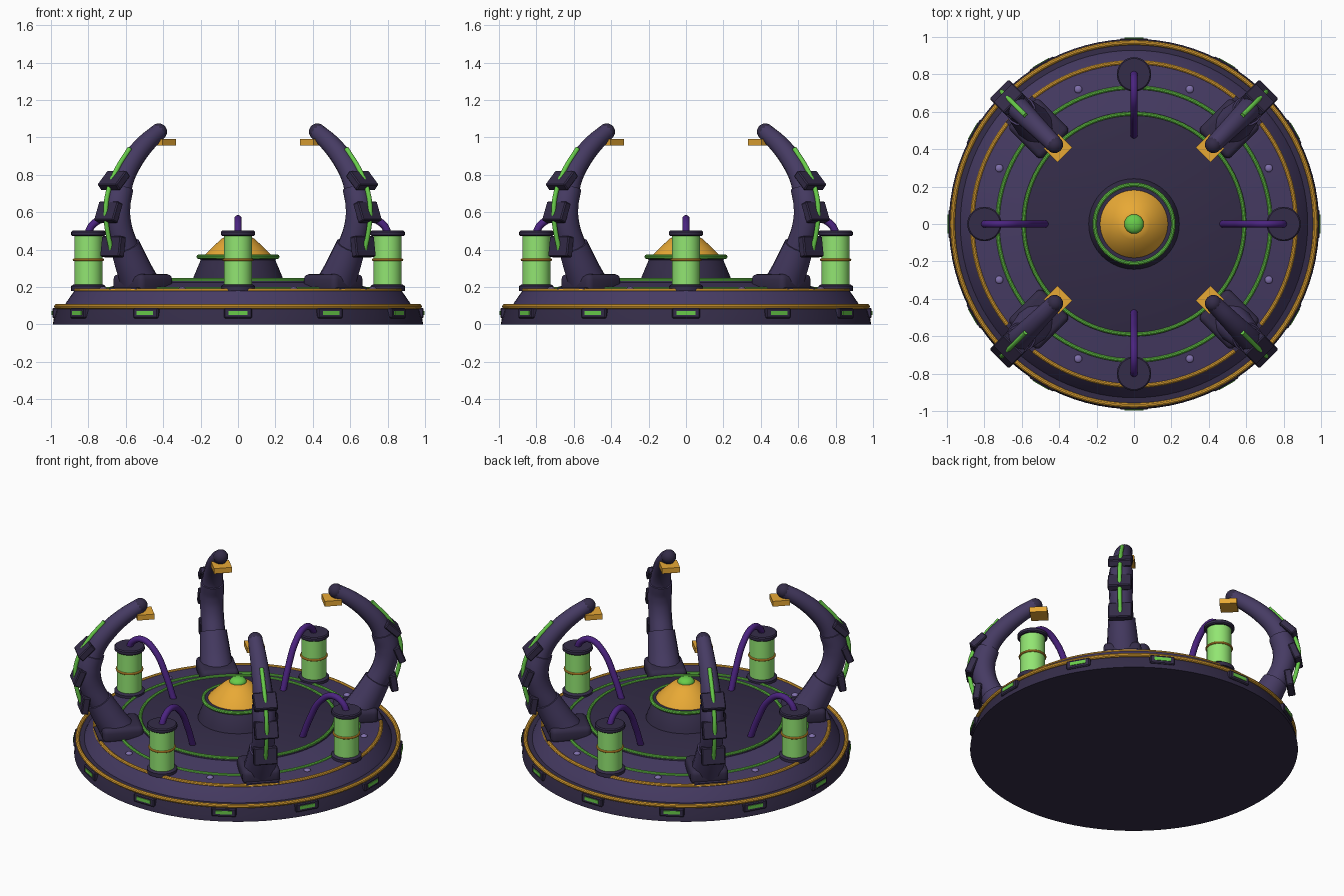
import bpy, bmesh
from math import radians, cos, sin, pi
from mathutils import Matrix, Vector

if "Cube" in bpy.data.objects:
    bpy.data.objects.remove(bpy.data.objects["Cube"])


def mat(name, hexcol):
    m = bpy.data.materials.new(name)
    c = [int(hexcol[i:i + 2], 16) / 255 for i in (0, 2, 4)]
    m.diffuse_color = [x / 12.92 if x < .04 else ((x + .055) / 1.055) ** 2.4 for x in c] + [1]
    m.use_nodes = True
    m.node_tree.nodes["Principled BSDF"].inputs["Base Color"].default_value = m.diffuse_color
    return m


DARK = mat("dark_hull", "342C48")
HULL = mat("purple_hull", "463B63")
GOLD = mat("gold_trim", "E8A935")
GREEN = mat("green_glow", "68CC4A")
GLASS = mat("canister_green", "92E572")
HOSE = mat("hose_purple", "4B2380")
BOLT = mat("bolt_lavender", "8070AC")


def add(name, me, m, rot=0, smooth=True):
    ob = bpy.data.objects.new(name, me)
    bpy.context.collection.objects.link(ob)
    if not me.materials:
        me.materials.append(m)
    ob.rotation_euler.z = rot
    if smooth:
        bpy.ops.object.select_all(action='DESELECT')
        ob.select_set(True)
        bpy.context.view_layer.objects.active = ob
        bpy.ops.object.shade_smooth_by_angle(angle=radians(35))
    return ob


def repeat(name, me, m, angles, smooth=True):
    for i, a in enumerate(angles):
        add(f"{name}_{i + 1}", me, m, radians(a), smooth)


def lathe(name, prof, x=0, seg=96, closed=False):
    """Revolve (r, z) points about a vertical axis at x."""
    bm = bmesh.new()
    rings = []
    for r, z in prof:
        rings.append([bm.verts.new((x + r * cos(2 * pi * i / seg), r * sin(2 * pi * i / seg), z))
                      for i in range(seg)])
    pairs = list(zip(rings, rings[1:])) + ([(rings[-1], rings[0])] if closed else [])
    for a, b in pairs:
        for i in range(seg):
            j = (i + 1) % seg
            bm.faces.new((a[i], a[j], b[j], b[i]))
    if not closed:
        bm.faces.new(rings[0][::-1])
        bm.faces.new(rings[-1])
    bmesh.ops.recalc_face_normals(bm, faces=bm.faces)
    me = bpy.data.meshes.new(name)
    bm.to_mesh(me)
    return me


def torus(name, R, t, z, x=0, seg=96):
    n = 10
    return lathe(name, [(R + t * cos(2 * pi * i / n), z + t * sin(2 * pi * i / n)) for i in range(n)],
                 x, seg, True)


def box(name, size, loc, lean=0, bevel=0, segs=2):
    bm = bmesh.new()
    M = Matrix.Translation(loc) @ Matrix.Rotation(radians(lean), 4, 'Y') @ Matrix.Diagonal((*size, 1))
    bmesh.ops.create_cube(bm, size=1, matrix=M)
    if bevel:
        bmesh.ops.bevel(bm, geom=bm.edges[:], offset=bevel, segments=segs, profile=.5, affect='EDGES')
    me = bpy.data.meshes.new(name)
    bm.to_mesh(me)
    return me


def ball(name, r, loc, sz=1):
    bm = bmesh.new()
    bmesh.ops.create_uvsphere(bm, u_segments=24, v_segments=12, radius=r,
                              matrix=Matrix.Translation(loc) @ Matrix.Diagonal((1, 1, sz, 1)))
    me = bpy.data.meshes.new(name)
    bm.to_mesh(me)
    return me


def tube(name, pts):
    """Smooth tube through (r, z, radius) points in the XZ plane."""
    cu = bpy.data.curves.new(name, 'CURVE')
    cu.dimensions = '3D'
    cu.bevel_depth = 1
    cu.bevel_resolution = 4
    cu.resolution_u = 6
    cu.use_fill_caps = True
    sp = cu.splines.new('BEZIER')
    sp.bezier_points.add(len(pts) - 1)
    for p, (r, z, t) in zip(sp.bezier_points, pts):
        p.co = (r, 0, z)
        p.radius = t
        p.handle_left_type = p.handle_right_type = 'AUTO'
    ob = bpy.data.objects.new(name, cu)
    bpy.context.collection.objects.link(ob)
    bpy.context.view_layer.update()
    me = bpy.data.meshes.new_from_object(ob.evaluated_get(bpy.context.evaluated_depsgraph_get()))
    bpy.data.objects.remove(ob)
    me.materials.clear()
    return me


QUAD = [0, 90, 180, 270]
DIAG = [45, 135, 225, 315]

# stepped round base
add("base_disc", lathe("base_disc", [(.99, 0), (.985, .03), (.965, .095), (.9, .1)]), DARK)
add("middle_tier", lathe("middle_tier", [(.93, .095), (.92, .115), (.875, .18), (.85, .187),
                                         (.72, .19), (.6, .225)]), HULL)
add("inner_deck", lathe("inner_deck", [(.605, .2), (.6, .232), (.585, .238)]), DARK)
for nm, R, t, z, m in [("outer_gold_ring", .97, .013, .096, GOLD), ("tier_gold_ring", .865, .012, .182, GOLD),
                       ("tier_green_ring", .73, .011, .189, GREEN), ("deck_green_ring", .59, .011, .237, GREEN)]:
    add(nm, torus(nm, R, t, z), m)

# rim lights and deck bolts
rim = [30 * i for i in range(12)]
repeat("rim_panel", box("rim_panel", (.05, .15, .055), (.968, 0, .06), 0, .006, 1), DARK, rim, False)
repeat("rim_light", box("rim_light", (.02, .1, .022), (.987, 0, .062)), GREEN, rim, False)
repeat("deck_bolt", ball("deck_bolt", .021, (.78, 0, .189), .6), BOLT, [22.5 + 45 * i for i in range(8)])

# central emitter
add("pedestal", lathe("pedestal", [(.245, .23), (.235, .26), (.195, .355), (.185, .362)], seg=64), DARK)
add("pedestal_ring", torus("pedestal_ring", .21, .012, .362, seg=64), GREEN)
add("pedestal_lip", lathe("pedestal_lip", [(.2, .345), (.212, .355), (.2, .367)], seg=64), DARK)
add("emitter_dome", lathe("emitter_dome", [(.185, .36), (.178, .372), (.135, .415), (.085, .46), (.05, .474)],
                          seg=64), GOLD)
add("emitter_core", ball("emitter_core", .052, (0, 0, .474), .6), GREEN)

# canisters with hoses
repeat("canister_glass", lathe("canister_glass", [(.075, .2), (.075, .485)], .8, 32), GLASS, QUAD)
repeat("canister_foot", lathe("canister_foot", [(.092, .18), (.092, .205), (.08, .213)], .8, 32), DARK, QUAD)
repeat("canister_cap", lathe("canister_cap", [(.085, .473), (.092, .479), (.092, .495), (.085, .501)], .8, 32),
       DARK, QUAD)
repeat("canister_band", torus("canister_band", .077, .007, .345, .8, 32), GOLD, QUAD)
repeat("hose", tube("hose", [(.805, .48, .02), (.775, .535, .02), (.7, .565, .02), (.61, .51, .02),
                             (.53, .37, .02), (.475, .23, .02)]), HOSE, QUAD)

# curved claw arms
repeat("claw_foot", box("claw_foot", (.25, .23, .1), (.72, 0, .22), 0, .03, 3), DARK, DIAG)
repeat("claw_foot_plate", box("claw_foot_plate", (.2, .2, .04), (.77, 0, .178)), DARK, DIAG, False)
repeat("claw_lower", tube("claw_lower", [(.73, .2, .105), (.79, .3, .094), (.855, .42, .082)]), HULL, DIAG)
repeat("claw_middle", tube("claw_middle", [(.84, .39, .072), (.9, .52, .071), (.915, .63, .074),
                                           (.89, .73, .072)]), HULL, DIAG)
repeat("claw_upper", tube("claw_upper", [(.905, .68, .066), (.87, .78, .062), (.8, .875, .057),
                                         (.7, .965, .051), (.6, 1.03, .045)]), HULL, DIAG)
repeat("claw_tip", ball("claw_tip", .045, (.6, 0, 1.03)), DARK, DIAG)
repeat("claw_pad", box("claw_pad", (.105, .11, .035), (.575, 0, .973)), GOLD, DIAG, False)

# armour plates and light strip on the outer side of each claw
for nm, r, z, lean in [("low", .945, .415, -8), ("mid", .98, .6, -22), ("high", .94, .77, -46)]:
    repeat(f"claw_plate_{nm}", box(f"claw_plate_{nm}", (.045, .145, .11), (r, 0, z), lean, .006, 1),
           DARK, DIAG, False)
repeat("claw_light", tube("claw_light", [(.955, .39, .013), (.985, .49, .013), (1.0, .6, .013),
                                         (.985, .7, .013), (.93, .81, .013), (.82, .94, .013)]), GREEN, DIAG)
